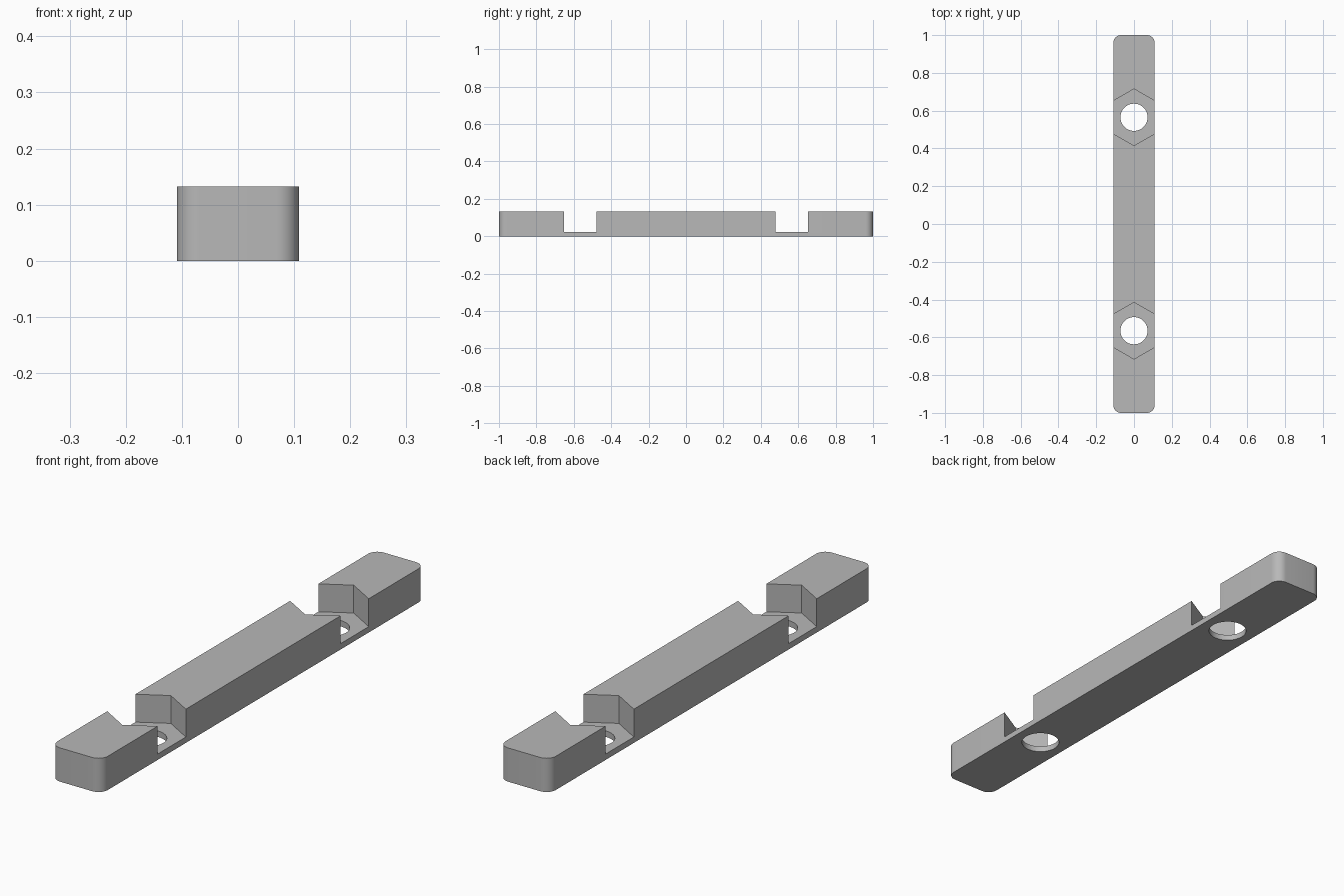
import bpy
import bmesh
from math import radians
from mathutils import Matrix

HALF_WIDTH = 0.109
HEIGHT = 0.132
FLOOR = 0.023
CORNER = 0.04
HOLE_Y = 0.565

default_cube = bpy.data.objects.get("Cube")
if default_cube:
    bpy.data.objects.remove(default_cube, do_unlink=True)

grey = bpy.data.materials.new("mid grey")
grey.use_nodes = True
colour = (0.48, 0.48, 0.48, 1)
grey.diffuse_color = colour
grey.node_tree.nodes["Principled BSDF"].inputs["Base Color"].default_value = colour


def add_object(name, bm):
    mesh = bpy.data.meshes.new(name)
    bm.to_mesh(mesh)
    bm.free()
    mesh.materials.append(grey)
    obj = bpy.data.objects.new(name, mesh)
    bpy.context.collection.objects.link(obj)
    return obj


def prism(name, sides, radius, y, bottom, top):
    """Upright prism with a corner pointing along y."""
    bm = bmesh.new()
    place = Matrix.Translation((0, y, (bottom + top) / 2)) @ Matrix.Rotation(radians(90), 4, "Z")
    bmesh.ops.create_cone(bm, cap_ends=True, segments=sides, radius1=radius,
                          radius2=radius, depth=top - bottom, matrix=place)
    # Point the first corner along y whichever way the primitive starts
    first = max(bm.verts, key=lambda v: v.co.y)
    if sides == 6 and abs(first.co.x) > 0.01:
        bmesh.ops.rotate(bm, verts=bm.verts, cent=(0, y, 0),
                         matrix=Matrix.Rotation(radians(30), 3, "Z"))
    obj = add_object(name, bm)
    obj.hide_render = True
    return obj


# Bar with rounded upright corners
bm = bmesh.new()
size = Matrix.Diagonal((2 * HALF_WIDTH, 2, HEIGHT, 1))
bmesh.ops.create_cube(bm, size=1, matrix=Matrix.Translation((0, 0, HEIGHT / 2)) @ size)
upright = [e for e in bm.edges if abs(e.verts[0].co.z - e.verts[1].co.z) > HEIGHT / 2]
bmesh.ops.bevel(bm, geom=upright, offset=CORNER, segments=10, profile=0.5, affect="EDGES")
bar = add_object("mounting_bar", bm)

# Hexagonal nut pockets and round bolt holes
cutters = []
for side in (-1, 1):
    cutters.append(prism("nut_pocket_cutter", 6, 0.15, side * HOLE_Y, FLOOR, HEIGHT + 0.1))
    cutters.append(prism("bolt_hole_cutter", 48, 0.072, side * HOLE_Y, -0.1, HEIGHT + 0.05))

bpy.context.view_layer.objects.active = bar
bar.select_set(True)
for cutter in cutters:
    cut = bar.modifiers.new("cut", "BOOLEAN")
    cut.operation = "DIFFERENCE"
    cut.solver = "EXACT"
    cut.object = cutter
    bpy.ops.object.modifier_apply(modifier=cut.name)
for cutter in cutters:
    bpy.data.objects.remove(cutter, do_unlink=True)

bpy.ops.object.shade_smooth_by_angle(angle=radians(30))
